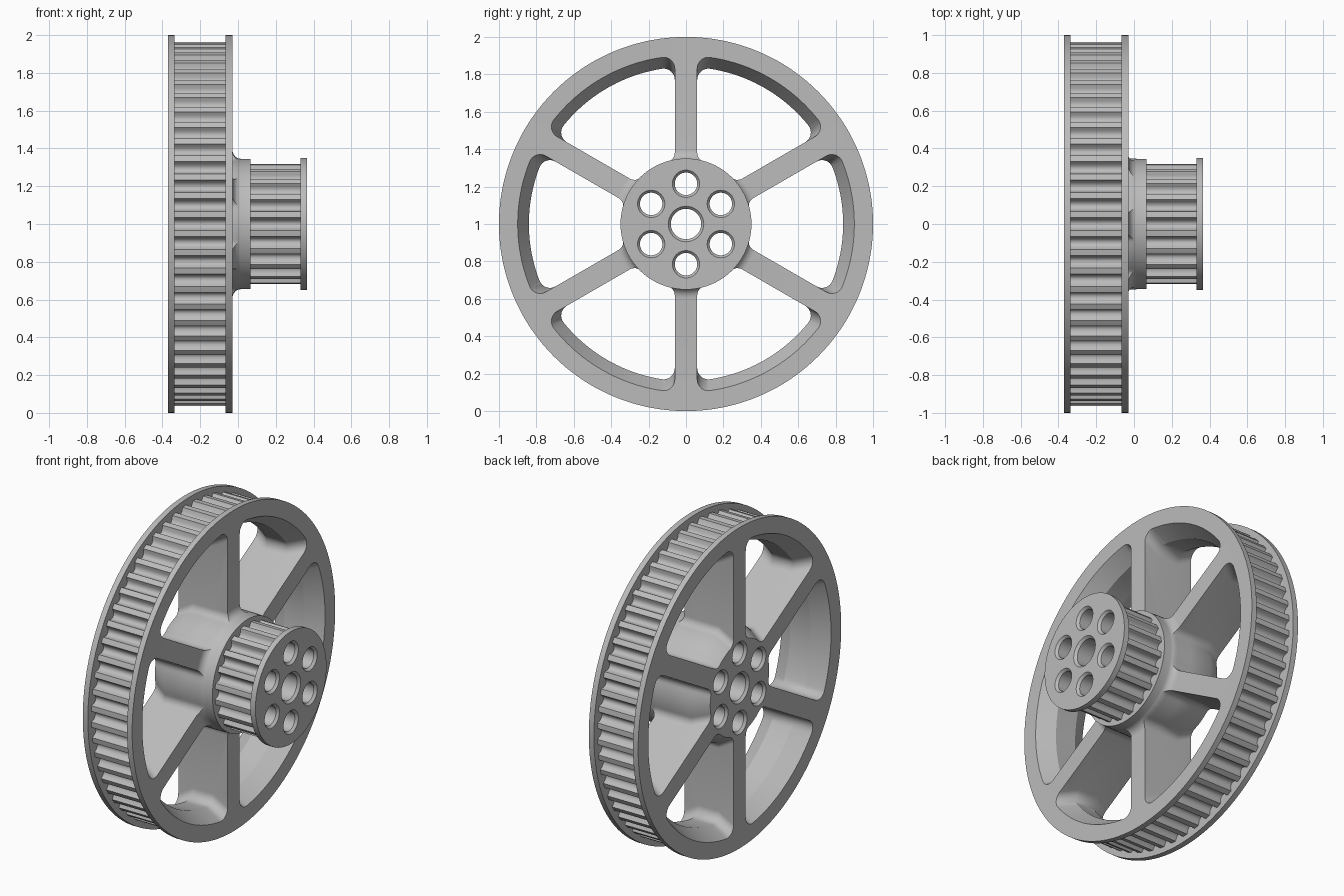
import bpy, bmesh
from math import sin, cos, pi, sqrt, atan2, radians
from mathutils import Vector

if "Cube" in bpy.data.objects:
    bpy.data.objects.remove(bpy.data.objects["Cube"])

SEG = 720          # divides evenly into both 60 and 20 teeth
H = 0.06           # half width of a spoke


def loft(bm, rings):
    """Closed solid through rings of equal point count."""
    vs = [[bm.verts.new(p) for p in ring] for ring in rings]
    n = len(vs[0])
    for a, b in zip(vs, vs[1:]):
        for i in range(n):
            j = (i + 1) % n
            bm.faces.new((a[i], a[j], b[j], b[i]))
    bm.faces.new(vs[0][::-1])
    bm.faces.new(vs[-1])


def finish(bm, name):
    bmesh.ops.recalc_face_normals(bm, faces=bm.faces)
    me = bpy.data.meshes.new(name)
    bm.to_mesh(me)
    bm.free()
    ob = bpy.data.objects.new(name, me)
    bpy.context.collection.objects.link(ob)
    return ob


def ring(x, r, teeth=0, n=SEG, cy=0.0, cz=1.0):
    """Ring around the x axis, with rounded belt grooves when teeth > 0."""
    pts = []
    for i in range(n):
        a = 2 * pi * i / n
        rr = r
        if teeth:
            pitch = 2 * pi / teeth
            off = ((a + pitch / 2) % pitch) - pitch / 2
            t = off * r / 0.031
            if abs(t) < 1:
                rr -= 0.038 * sqrt(1 - t * t)
        pts.append((x, cy + rr * cos(a), cz + rr * sin(a)))
    return pts


# Pulley body: large flanged toothed wheel, filleted collar, small toothed wheel
bm = bmesh.new()
rings = [ring(-0.37, 1), ring(-0.335, 1), ring(-0.335, 0.965, 60),
         ring(-0.065, 0.965, 60), ring(-0.065, 1), ring(-0.03, 1)]
for k in range(7):
    a = k / 6 * pi / 2
    rings.append(ring(-0.03 + 0.045 * (1 - cos(a)), 0.345 + 0.05 * (1 - sin(a))))
rings += [ring(0.065, 0.345), ring(0.065, 0.32, 20), ring(0.33, 0.32, 20),
          ring(0.33, 0.35), ring(0.365, 0.35)]
loft(bm, rings)
body = finish(bm, "double_belt_pulley")


def window(x, ro, ri, turn):
    """Rounded sector outline between two spokes."""
    u, n = Vector((cos(pi / 6), sin(pi / 6))), Vector((sin(pi / 6), -cos(pi / 6)))
    half = []
    # outer corner
    f = 0.06
    c = u * sqrt((ro - f) ** 2 - (H + f) ** 2) + n * (H + f)
    a0, a1 = atan2(c.y, c.x), radians(120)
    half += [Vector((ro * cos(a0 * i / 10), ro * sin(a0 * i / 10))) for i in range(10)]
    for i in range(9):
        a = a0 + (a1 - a0) * i / 8
        half.append(c + f * Vector((cos(a), sin(a))))
    # inner corner
    f = 0.05
    c = u * sqrt((ri + f) ** 2 - (H + f) ** 2) + n * (H + f)
    b0 = atan2(c.y, c.x)
    for i in range(9):
        a = a1 + (b0 + pi - a1) * i / 8
        half.append(c + f * Vector((cos(a), sin(a))))
    half += [Vector((ri * cos(b0 * (1 - i / 6)), ri * sin(b0 * (1 - i / 6)))) for i in range(1, 7)]
    full = half + [Vector((p.x, -p.y)) for p in half[-2:0:-1]]
    ct, st = cos(turn), sin(turn)
    return [(x, p.x * ct - p.y * st, 1 + p.x * st + p.y * ct) for p in full]


# Cutter: six bevelled windows, six small holes and the centre bore
bm = bmesh.new()
levels = [(-0.42, 0.90, 0.29), (-0.37, 0.90, 0.29), (-0.27, 0.84, 0.347),
          (-0.13, 0.84, 0.347), (-0.03, 0.90, 0.347), (0.03, 0.90, 0.347)]
for k in range(6):
    loft(bm, [window(x, ro, ri, k * pi / 3) for x, ro, ri in levels])
holes = [(0, 0, 0.081, 0.095)]
for k in range(6):
    a = pi / 6 + k * pi / 3
    holes.append((0.215 * cos(a), 0.215 * sin(a), 0.06, 0.073))
for y, z, r, rc in holes:
    loft(bm, [ring(x, rr, 0, 48, y, 1 + z) for x, rr in
              ((-0.4, rc), (-0.37, rc), (-0.355, r), (0.35, r), (0.365, rc), (0.4, rc))])
cutter = finish(bm, "window_and_hole_cutter")
cutter.hide_render = True

mod = body.modifiers.new("cut", 'BOOLEAN')
mod.operation = 'DIFFERENCE'
mod.solver = 'EXACT'
mod.object = cutter
bpy.context.view_layer.objects.active = body
body.select_set(True)
cutter.select_set(False)
bpy.ops.object.modifier_apply(modifier=mod.name)
bpy.data.objects.remove(cutter)

# Single grey material, smooth with sharp edges
mat = bpy.data.materials.new("metal_grey")
mat.diffuse_color = (0.5, 0.5, 0.5, 1)
mat.use_nodes = True
mat.node_tree.nodes["Principled BSDF"].inputs["Base Color"].default_value = mat.diffuse_color
body.data.materials.clear()
body.data.materials.append(mat)
bpy.ops.object.shade_smooth_by_angle(angle=radians(30))
